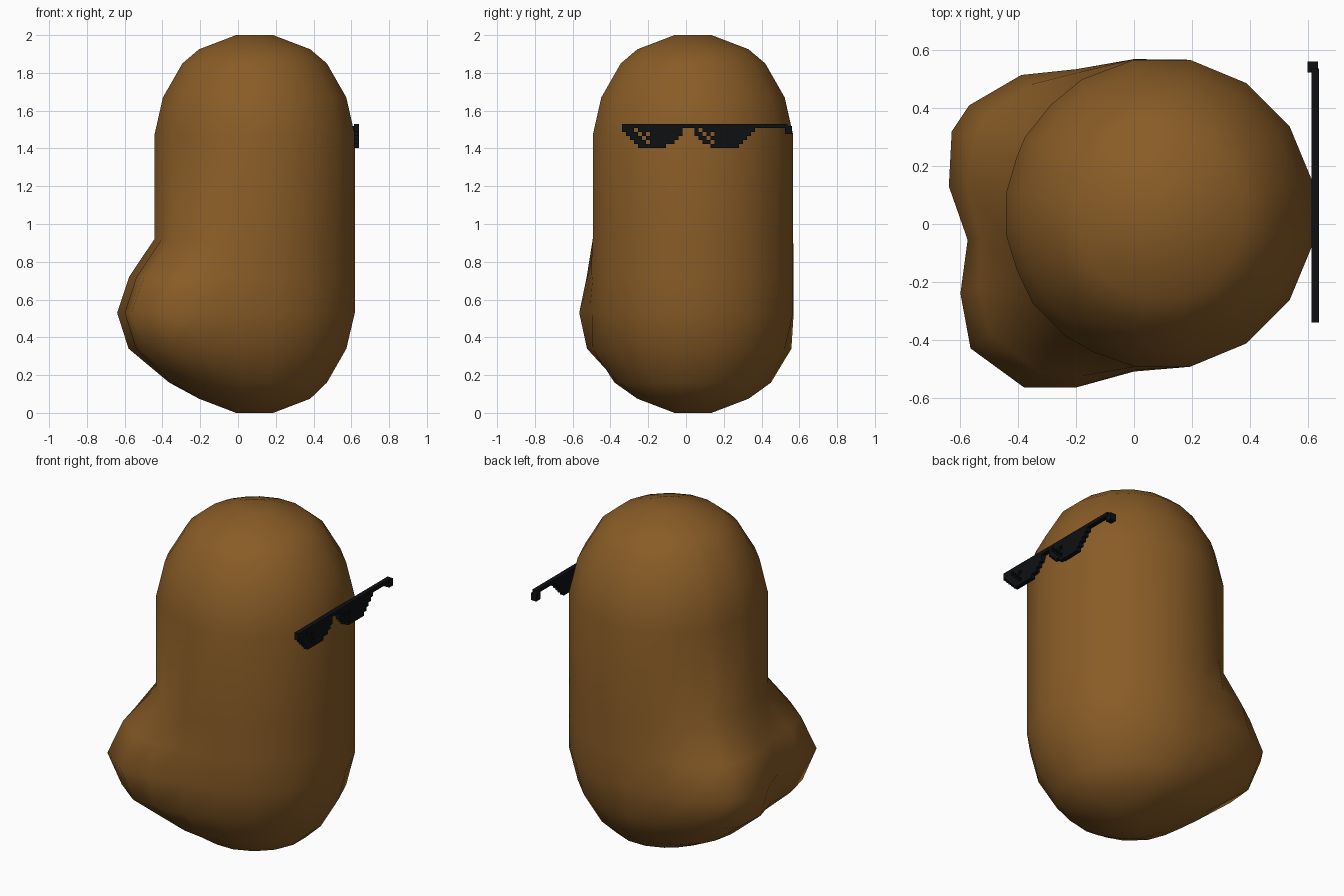
import bpy, bmesh, math
from mathutils import Vector

cube = bpy.data.objects.get("Cube")
if cube:
    bpy.data.objects.remove(cube, do_unlink=True)


def make_material(name, color, roughness):
    mat = bpy.data.materials.new(name)
    mat.use_nodes = True
    mat.diffuse_color = (*color, 1)
    shader = mat.node_tree.nodes["Principled BSDF"]
    shader.inputs["Base Color"].default_value = (*color, 1)
    shader.inputs["Roughness"].default_value = roughness
    return mat


def finish(bm, name, mat):
    bmesh.ops.recalc_face_normals(bm, faces=bm.faces)
    mesh = bpy.data.meshes.new(name)
    bm.to_mesh(mesh)
    bm.free()
    mesh.materials.append(mat)
    obj = bpy.data.objects.new(name, mesh)
    bpy.context.collection.objects.link(obj)
    return obj


brown = make_material("warm brown", (0.25, 0.107, 0.02), 0.7)
black = make_material("black", (0.004, 0.005, 0.006), 0.5)

# Body: capsule rings that swell into two rounded lumps on the -x side
CENTER = Vector((0.088, 0.037))
STEP = math.tau / 16


def round_point(angle, radius):
    """Point on a 16-sided outline in the given direction."""
    offset = (angle - STEP / 2) % STEP - STEP / 2
    r = radius * math.cos(STEP / 2) / math.cos(offset)
    return CENTER + r * Vector((math.cos(angle), math.sin(angle)))


lump_outline = [(0, .57), (-.2, .535), (-.39, .515), (-.57, .41), (-.63, .32),
                (-.64, .13), (-.575, -.055), (-.6, -.24), (-.565, -.43),
                (-.38, -.565), (-.2, -.565), (0, -.51)]
# height, radius, amount of swelling
levels = [(0, .1, 0), (.075, .3, 0), (.16, .39, .2), (.34, .495, .75),
          (.53, .541, 1), (.72, .541, .68), (.92, .541, 0), (1.47, .541, 0),
          (1.67, .495, 0), (1.85, .39, 0), (1.925, .3, 0), (2, .1, 0)]

bm = bmesh.new()
rings = []
for z, radius, swell in levels:
    points = [round_point((k - 3.5) * STEP, radius) for k in range(8)]
    for p in lump_outline:
        target = Vector(p)
        d = target - CENTER
        base = round_point(math.atan2(d.y, d.x), radius)
        points.append(base.lerp(target, swell))
    rings.append([bm.verts.new((p.x, p.y, z)) for p in points])
for low, high in zip(rings, rings[1:]):
    for i in range(len(low)):
        j = (i + 1) % len(low)
        bm.faces.new((low[i], low[j], high[j], high[i]))
bm.faces.new(rings[0])
bm.faces.new(rings[-1])
body = finish(bm, "body", brown)
bpy.ops.object.select_all(action="DESELECT")
body.select_set(True)
bpy.context.view_layer.objects.active = body
bpy.ops.object.shade_smooth_by_angle(angle=math.radians(50))

# Stepped sunglasses: a grid of square cells extruded into a plate
CELL, LEFT, TOP = 0.0214, -0.34, 1.53
LENS_WIDTH = 15
slanted = [0, 0, 1, 2, 3, 4]
steep = [0, 0, 0, 1, 2, 4]
glints = {(1, 0), (2, 1), (3, 2), (2, 3), (4, 3)}
cells = {(0, c) for c in range(41)}
for start, near, far, glint in ((0, slanted, steep, 3), (18, steep, slanted, 1)):
    for row in range(1, 6):
        for col in range(near[row], LENS_WIDTH - far[row]):
            if (row, col - glint) not in glints:
                cells.add((row, start + col))

bm = bmesh.new()
corners = {}


def corner(row, col):
    if (row, col) not in corners:
        corners[row, col] = bm.verts.new((0.613, LEFT + col * CELL, TOP - row * CELL))
    return corners[row, col]


for r, c in sorted(cells):
    bm.faces.new((corner(r, c), corner(r + 1, c), corner(r + 1, c + 1), corner(r, c + 1)))
extruded = bmesh.ops.extrude_face_region(bm, geom=bm.faces[:], use_keep_orig=True)
moved = [v for v in extruded["geom"] if isinstance(v, bmesh.types.BMVert)]
bmesh.ops.translate(bm, verts=moved, vec=(0.027, 0, 0))
finish(bm, "sunglasses", black)

# Small hook at the end of the sunglasses bar
bm = bmesh.new()
bmesh.ops.create_cube(bm, size=1)
bmesh.ops.scale(bm, verts=bm.verts, vec=(0.037, 0.038, 0.042))
bmesh.ops.translate(bm, verts=bm.verts, vec=(0.618, 0.542, 1.497))
finish(bm, "sunglasses_hook", black)
